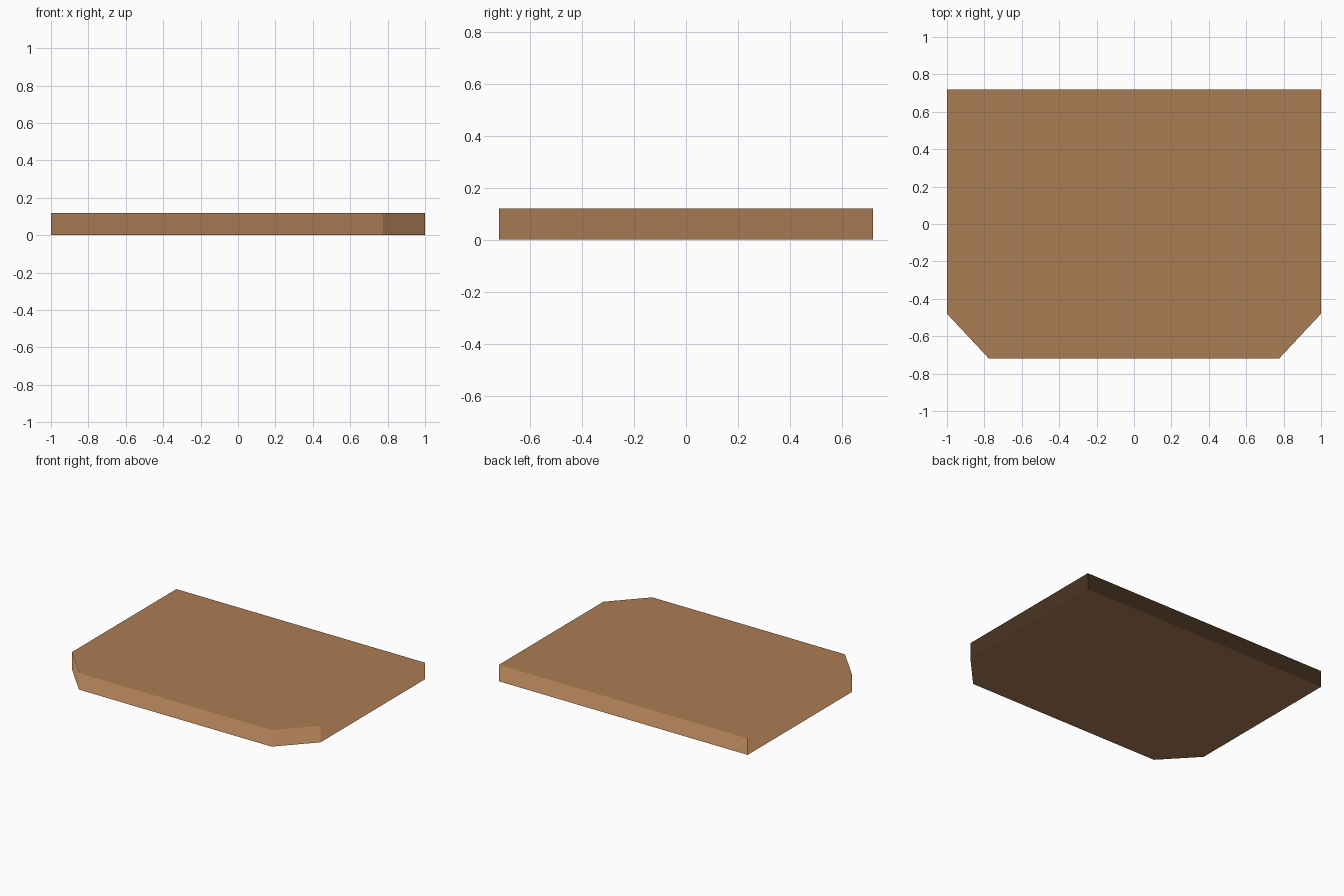
import bpy, bmesh

if "Cube" in bpy.data.objects:
    bpy.data.objects.remove(bpy.data.objects["Cube"])

# Half outlines (right side, back to front); mirrored to the left
OUTER = [(1.0, 0.72), (1.0, -0.48), (0.775, -0.72)]
INNER = [(0.87, 0.65), (0.87, -0.30), (0.70, -0.22)]
HEIGHT = 0.12


def ring(bm, half, z):
    pts = half + [(-x, y) for x, y in reversed(half)]
    return [bm.verts.new((x, y, z)) for x, y in pts]


def bridge(bm, a, b):
    n = len(a)
    return [bm.faces.new((a[i], a[(i + 1) % n], b[(i + 1) % n], b[i])) for i in range(n)]


# Slab with chamfered front corners; flat inner panels top and bottom
bm = bmesh.new()
bottom_in, bottom = ring(bm, INNER, 0), ring(bm, OUTER, 0)
top, top_in = ring(bm, OUTER, HEIGHT), ring(bm, INNER, HEIGHT)
bridge(bm, bottom_in, bottom)
sides = bridge(bm, bottom, top)
bridge(bm, top, top_in)
bm.faces.new(bottom_in)
bm.faces.new(top_in)

# Support loops keep the rim flat under smooth shading
bmesh.ops.inset_individual(bm, faces=sides, thickness=0.03, use_even_offset=True)
bmesh.ops.recalc_face_normals(bm, faces=bm.faces)
for f in bm.faces:
    f.smooth = True

mesh = bpy.data.meshes.new("slab")
bm.to_mesh(mesh)
bm.free()
slab = bpy.data.objects.new("slab", mesh)
bpy.context.collection.objects.link(slab)

# Colour
wood = bpy.data.materials.new("warm brown")
wood.diffuse_color = (0.41, 0.205, 0.09, 1)
wood.use_nodes = True
wood.node_tree.nodes["Principled BSDF"].inputs["Base Color"].default_value = wood.diffuse_color
mesh.materials.append(wood)
